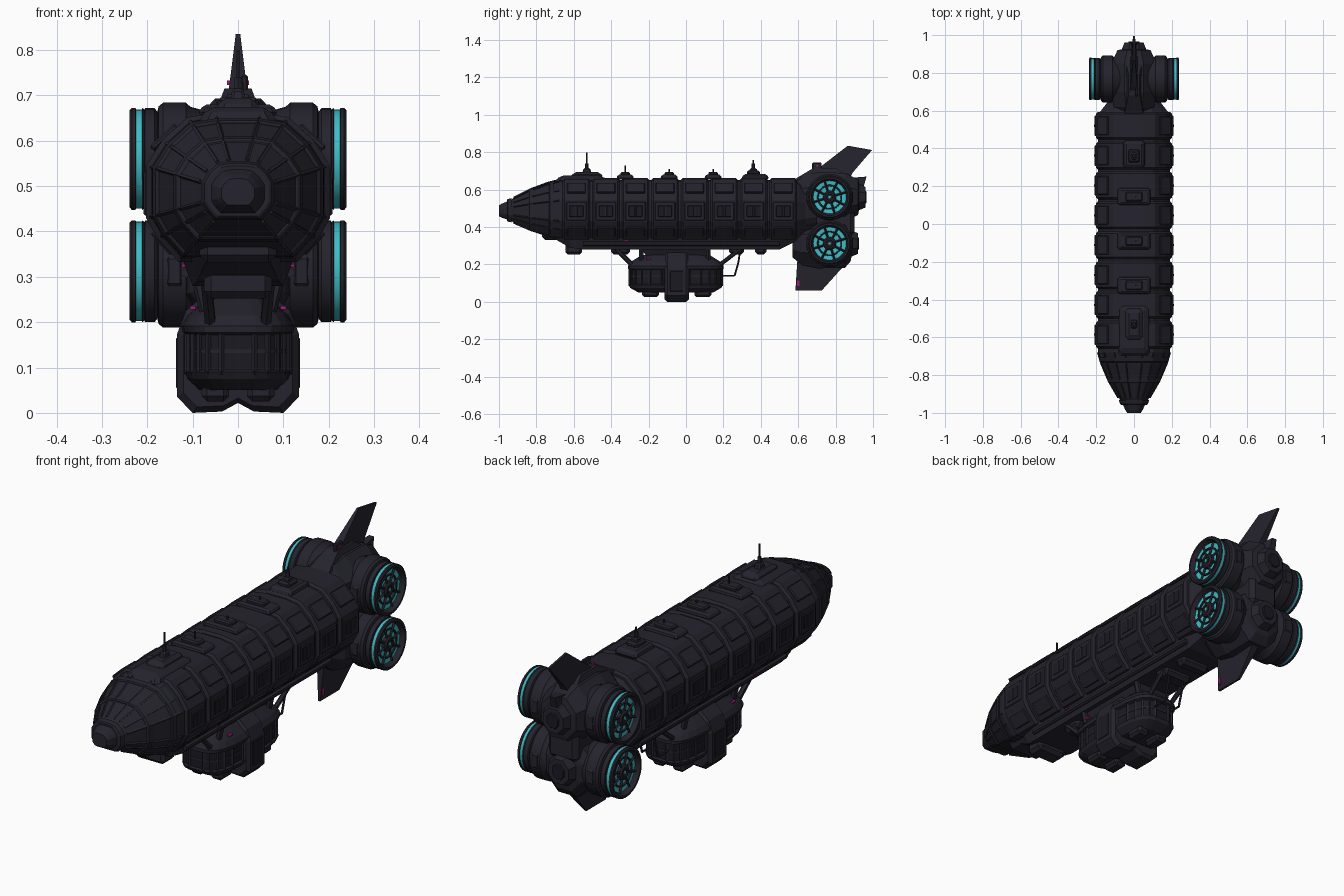
import bpy, bmesh, math
from mathutils import Vector, Matrix

if "Cube" in bpy.data.objects:
    bpy.data.objects.remove(bpy.data.objects["Cube"])

def material(name, rgb):
    m = bpy.data.materials.new(name)
    m.diffuse_color = (*rgb, 1)
    m.use_nodes = True
    m.node_tree.nodes["Principled BSDF"].inputs["Base Color"].default_value = m.diffuse_color
    return m

DARK = material("dark_navy", (0.018, 0.017, 0.026))
SHADE = material("near_black", (0.011, 0.010, 0.016))
TEAL = material("teal_glow", (0.05, 0.50, 0.56))
PINK = material("magenta_light", (0.40, 0.01, 0.20))

def finish(bm, name, mats, smooth=None):
    bmesh.ops.recalc_face_normals(bm, faces=bm.faces[:])
    me = bpy.data.meshes.new(name)
    bm.to_mesh(me)
    bm.free()
    for m in mats:
        me.materials.append(m)
    ob = bpy.data.objects.new(name, me)
    bpy.context.collection.objects.link(ob)
    if smooth:
        bpy.context.view_layer.objects.active = ob
        ob.select_set(True)
        bpy.ops.object.shade_smooth_by_angle(angle=math.radians(smooth))
        ob.select_set(False)
    return ob

def loft(name, rings, mats=(DARK,), smooth=None, rule=None, caps=True):
    """Skin a list of closed rings that all have the same point count."""
    bm = bmesh.new()
    vs = [[bm.verts.new(p) for p in r] for r in rings]
    n = len(rings[0])
    for a, b in zip(vs, vs[1:]):
        for i in range(n):
            f = bm.faces.new((a[i], a[(i + 1) % n], b[(i + 1) % n], b[i]))
            if rule:
                f.material_index = rule(f.calc_center_median())
    if caps:
        bm.faces.new(vs[0])
        bm.faces.new(vs[-1])
    return finish(bm, name, mats, smooth)

def box(name, c, s, mat=DARK, bev=0.006, taper=1.0, roll=0):
    """Bevelled box: centre, full size, top taper, roll about y."""
    bm = bmesh.new()
    bmesh.ops.create_cube(bm, size=1)
    for v in bm.verts:
        k = taper if v.co.z > 0 else 1
        v.co = Vector((v.co.x * s[0] * k, v.co.y * s[1] * k, v.co.z * s[2]))
    if bev:
        bmesh.ops.bevel(bm, geom=bm.edges[:], offset=bev, segments=1, affect='EDGES')
    bm.transform(Matrix.Translation(c) @ Matrix.Rotation(roll, 4, 'Y'))
    return finish(bm, name, (mat,))

def rod(name, a, b, r, mat=DARK, n=6):
    a, b = Vector(a), Vector(b)
    bm = bmesh.new()
    bmesh.ops.create_cone(bm, cap_ends=True, segments=n, radius1=r, radius2=r, depth=(b - a).length)
    bm.transform(Matrix.Translation((a + b) / 2) @ (b - a).to_track_quat('Z', 'Y').to_matrix().to_4x4())
    return finish(bm, name, (mat,))

def revolve_x(name, prof, s, cy, cz, mats=(DARK,), n=32, rule=None):
    rings = [[(s * x, cy + r * math.cos(2 * math.pi * i / n), cz + r * math.sin(2 * math.pi * i / n))
              for i in range(n)] for x, r in prof]
    return loft(name, rings, mats, 30, rule)

# ---- hull: faceted cross-section scaled along y ----
HALF = [(0.13, 0.335), (0.175, 0.385), (0.2, 0.43), (0.2, 0.545), (0.165, 0.60), (0.11, 0.65), (0.05, 0.66)]
SECTION = HALF + [(-x, z) for x, z in reversed(HALF)]
def hull_ring(y, k):
    return [(x * k, y, 0.485 + (z - 0.485) * k) for x, z in SECTION]

NOSE = [(-1.0, 0.18), (-0.985, 0.23), (-0.94, 0.33), (-0.92, 0.41), (-0.83, 0.67), (-0.74, 0.86), (-0.68, 0.95)]
loft("hull_core", [hull_ring(y, k) for y, k in NOSE + [(0.58, 0.95), (0.64, 0.72), (0.70, 0.6)]])
for y, k in ((-0.945, 0.37), (-0.83, 0.685), (-0.72, 0.91)):
    loft("nose_band", [hull_ring(y - 0.012, k - 0.03), hull_ring(y - 0.008, k), hull_ring(y + 0.012, k + 0.03)])
for i in range(len(SECTION)):
    pts = [hull_ring(y, k + 0.005)[i] for y, k in NOSE[3:]]
    for a, b in zip(pts, pts[1:]):
        rod("nose_rib", a, b, 0.005, n=4)

# armour segments with windows and slanted plates
for i in range(8):
    a, b = -0.665 + i * 0.158, -0.665 + (i + 1) * 0.158
    loft("hull_segment", [hull_ring(a + 0.006, 0.955), hull_ring(a + 0.016, 1.012),
                          hull_ring(b - 0.016, 1.012), hull_ring(b - 0.006, 0.955)])
    m = (a + b) / 2
    for s in (1, -1):
        box("window_frame", (s * 0.202, m, 0.485), (0.012, 0.11, 0.10), bev=0.004)
        box("window_pane", (s * 0.207, m, 0.485), (0.006, 0.075, 0.06), SHADE, 0.002)
        box("window_bar", (s * 0.209, m, 0.485), (0.006, 0.012, 0.062), bev=0.002)
        box("upper_plate", (s * 0.163, m, 0.608), (0.075, 0.10, 0.014), bev=0.004, roll=s * 0.75)
        box("lower_plate", (s * 0.166, m, 0.375), (0.065, 0.10, 0.014), bev=0.004, roll=-s * 0.83)

# ---- keel and belly fairings ----
def keel_ring(y, w, z):
    return [(-w, y, z), (w, y, z), (w + 0.03, y, 0.36), (-w - 0.03, y, 0.36)]
loft("keel", [keel_ring(-0.70, 0.07, 0.335), keel_ring(-0.62, 0.09, 0.29), keel_ring(-0.55, 0.10, 0.28),
              keel_ring(0.50, 0.10, 0.28), keel_ring(0.62, 0.07, 0.34)])
for y, l in ((-0.60, 0.09), (-0.35, 0.10), (0.27, 0.08), (0.40, 0.06)):
    box("belly_fairing", (0, y, 0.285), (0.15, l, 0.065), bev=0.015)
box("chin_visor", (0, -0.72, 0.36), (0.17, 0.10, 0.06), bev=0.018)
for s in (1, -1):
    rod("keel_pipe", (s * 0.115, -0.55, 0.31), (s * 0.115, 0.5, 0.31), 0.012)
    box("belly_light", (s * 0.121, -0.32, 0.325), (0.008, 0.02, 0.006), PINK, 0)

# ---- roof modules and antennae ----
box("bridge_base", (0, -0.56, 0.655), (0.18, 0.30, 0.04), bev=0.015, taper=0.75)
box("bridge_dome", (0, -0.53, 0.677), (0.10, 0.18, 0.034), bev=0.014, taper=0.8)
for y in (-0.325, -0.09, 0.145):
    box("roof_module", (0, y, 0.668), (0.18, 0.095, 0.025), bev=0.008, taper=0.85)
    box("roof_hatch", (0, y, 0.685), (0.09, 0.05, 0.02), bev=0.006)
    rod("short_antenna", (0.01, y, 0.69), (0.01, y, 0.73 if y < -0.3 else 0.71), 0.004)
box("rear_roof_module", (0, 0.37, 0.668), (0.12, 0.15, 0.03), bev=0.01, taper=0.85)
box("rear_roof_hatch", (0, 0.36, 0.69), (0.06, 0.07, 0.025), bev=0.008)
for y, top in ((-0.53, 0.80), (0.36, 0.76)):
    box("antenna_foot", (0, y, 0.70), (0.035, 0.05, 0.03), bev=0.006, taper=0.7)
    rod("antenna_base", (0, y, 0.70), (0, y, 0.74), 0.009)
    rod("antenna_mast", (0, y, 0.72), (0, y, top), 0.004)

# ---- tail pods, nacelles and fans ----
def pod_ring(y, r, cz):
    return [(r * math.cos(t), y, cz + r * 1.08 * math.sin(t))
            for t in (math.pi * (i + 0.5) / 4 for i in range(8))]
EY = 0.768
for label, cz, end in (("upper", 0.56, 0.96), ("lower", 0.312, 0.92)):
    loft(label + "_tail_pod", [pod_ring(0.57, 0.075, cz), pod_ring(0.62, 0.115, cz), pod_ring(0.70, 0.133, cz),
         pod_ring(0.85, 0.13, cz), pod_ring(end - 0.04, 0.095, cz), pod_ring(end - 0.035, 0.07, cz), pod_ring(end, 0.055, cz)])
    loft(label + "_exhaust_cap", [pod_ring(end - 0.01, 0.04, cz), pod_ring(end + 0.006, 0.03, cz)], (SHADE,))
    for s in (1, -1):
        revolve_x(label + "_nacelle_housing", [(0.05, 0.10), (0.105, 0.115), (0.115, 0.124), (0.165, 0.124),
                  (0.175, 0.116), (0.178, 0.104), (0.184, 0.112), (0.205, 0.112), (0.21, 0.10)], s, EY, cz)
        # open shroud with the glowing band round its rim
        revolve_x(label + "_fan_shroud", [(0.19, 0.09), (0.207, 0.109), (0.211, 0.1125), (0.212, 0.1095), (0.225, 0.1095),
                  (0.226, 0.1125), (0.234, 0.1125), (0.239, 0.107), (0.239, 0.098), (0.218, 0.088), (0.212, 0.03)],
                  s, EY, cz, (DARK, TEAL), rule=lambda c: int(0.2125 < abs(c.x) < 0.2245))
        revolve_x(label + "_fan_hub", [(0.205, 0.036), (0.226, 0.034), (0.232, 0.026), (0.232, 0.018), (0.228, 0.016)],
                  s, EY, cz, n=16)
        revolve_x(label + "_hub_light", [(0.225, 0.008), (0.231, 0.007)], s, EY, cz, (TEAL,), n=8)
        revolve_x(label + "_fan_ring", [(0.212, 0.068), (0.222, 0.066), (0.222, 0.060), (0.212, 0.058)], s, EY, cz)
        for i in range(8):
            t = math.pi * i / 4 + 0.3
            d = Vector((0, math.cos(t), math.sin(t)))
            c = Vector((s * 0.221, EY, cz))
            rod(label + "_fan_spoke", c + d * 0.03, c + d * 0.094, 0.006, n=4)
        for dy in (-0.1, 0.1):
            box(label + "_housing_clamp", (s * 0.14, EY + dy, cz), (0.04, 0.05, 0.07), bev=0.008)
box("tail_spine", (0, 0.75, 0.435), (0.15, 0.30, 0.16), bev=0.02)

def fin(name, outline):
    """Blade from (y, z, half thickness) points."""
    loft(name, [[(s * t, y, z) for y, z, t in outline] for s in (-1, 1)])
fin("upper_fin", [(0.62, 0.675, 0.024), (0.69, 0.70, 0.022), (0.865, 0.835, 0.005),
                  (0.995, 0.812, 0.005), (0.89, 0.69, 0.016), (0.86, 0.63, 0.024)])
fin("rear_fin_stub", [(0.84, 0.66, 0.03), (0.965, 0.67, 0.012), (0.94, 0.58, 0.02), (0.92, 0.47, 0.02), (0.84, 0.47, 0.03)])
fin("lower_fin", [(0.60, 0.30, 0.024), (0.585, 0.06, 0.005), (0.725, 0.06, 0.005), (0.86, 0.21, 0.020), (0.86, 0.30, 0.024)])
fin("fin_root", [(0.58, 0.655, 0.05), (0.68, 0.715, 0.03), (0.80, 0.715, 0.03), (0.88, 0.66, 0.05)])
box("fin_sensor", (0.014, 0.70, 0.725), (0.016, 0.05, 0.04), bev=0.004)
for s in (1, -1):
    box("lower_fin_light", (s * 0.009, 0.60, 0.10), (0.006, 0.012, 0.03), PINK, 0)
    box("upper_fin_light", (s * 0.021, 0.70, 0.728), (0.006, 0.012, 0.01), PINK, 0)

# ---- gondola ----
GY = -0.055
def gondola_ring(z, w, l, n=24):
    pts = []
    for i in range(n):
        t = 2 * math.pi * (i + 0.5) / n
        c, s = math.cos(t), math.sin(t)
        pts.append((w * math.copysign(abs(c) ** 0.55, c), GY + l * math.copysign(abs(s) ** 0.6, s), z))
    return pts
loft("gondola_body", [gondola_ring(*r) for r in ((0.05, 0.085, 0.20), (0.075, 0.112, 0.245), (0.09, 0.118, 0.253),
     (0.095, 0.110, 0.245), (0.172, 0.110, 0.245), (0.177, 0.122, 0.257), (0.192, 0.126, 0.257), (0.215, 0.112, 0.24), (0.252, 0.07, 0.18))],
     (DARK, SHADE), rule=lambda c: int(0.10 < c.z < 0.17))
for a, b in zip(gondola_ring(0.085, 0.112, 0.247), gondola_ring(0.18, 0.112, 0.247)):
    rod("gondola_mullion", a, b, 0.006, n=4)
loft("gondola_handrail", [gondola_ring(0.132, 0.112, 0.247), gondola_ring(0.14, 0.112, 0.247)])
# paired landing pods across the middle
for s in (1, -1):
    prof = [(0.0, 0.022), (0.035, 0.003), (0.10, 0.0), (0.134, 0.035), (0.134, 0.175), (0.115, 0.225), (0.07, 0.265), (0.0, 0.265)]
    def pod(y, k):
        return [(s * x * k, y, 0.13 + (z - 0.13) * k) for x, z in prof]
    loft("landing_pod", [pod(-0.115, 0.9), pod(-0.10, 1), pod(0.0, 1), pod(0.015, 0.9)])
    box("landing_pod_panel", (s * 0.134, -0.05, 0.11), (0.006, 0.07, 0.11), SHADE, 0.002)
    for y in (-0.19, 0.09):
        box("underside_tank", (s * 0.05, y, 0.045), (0.06, 0.09, 0.04), bev=0.012)
    # suspension struts and hoses
    rod("front_strut", (s * 0.07, -0.38, 0.29), (s * 0.06, -0.28, 0.19), 0.013)
    rod("rear_strut", (s * 0.07, 0.30, 0.29), (s * 0.06, 0.17, 0.19), 0.011)
    hose = [(s * 0.04, 0.29, 0.28), (s * 0.04, 0.28, 0.21), (s * 0.04, 0.26, 0.14), (s * 0.04, 0.19, 0.14)]
    for a, b in zip(hose, hose[1:]):
        rod("rear_hose", a, b, 0.005)
    for y in (-0.24, 0.12):
        rod("neck_post", (s * 0.07, y, 0.22), (s * 0.09, y, 0.30), 0.014)
    box("gondola_light", (s * 0.10, -0.20, 0.232), (0.012, 0.02, 0.008), PINK, 0)
loft("gondola_neck", [[(-w, a, z), (w, a, z), (w, b, z), (-w, b, z)]
                      for w, a, b, z in ((0.055, -0.20, 0.10, 0.23), (0.095, -0.26, 0.14, 0.31))])
